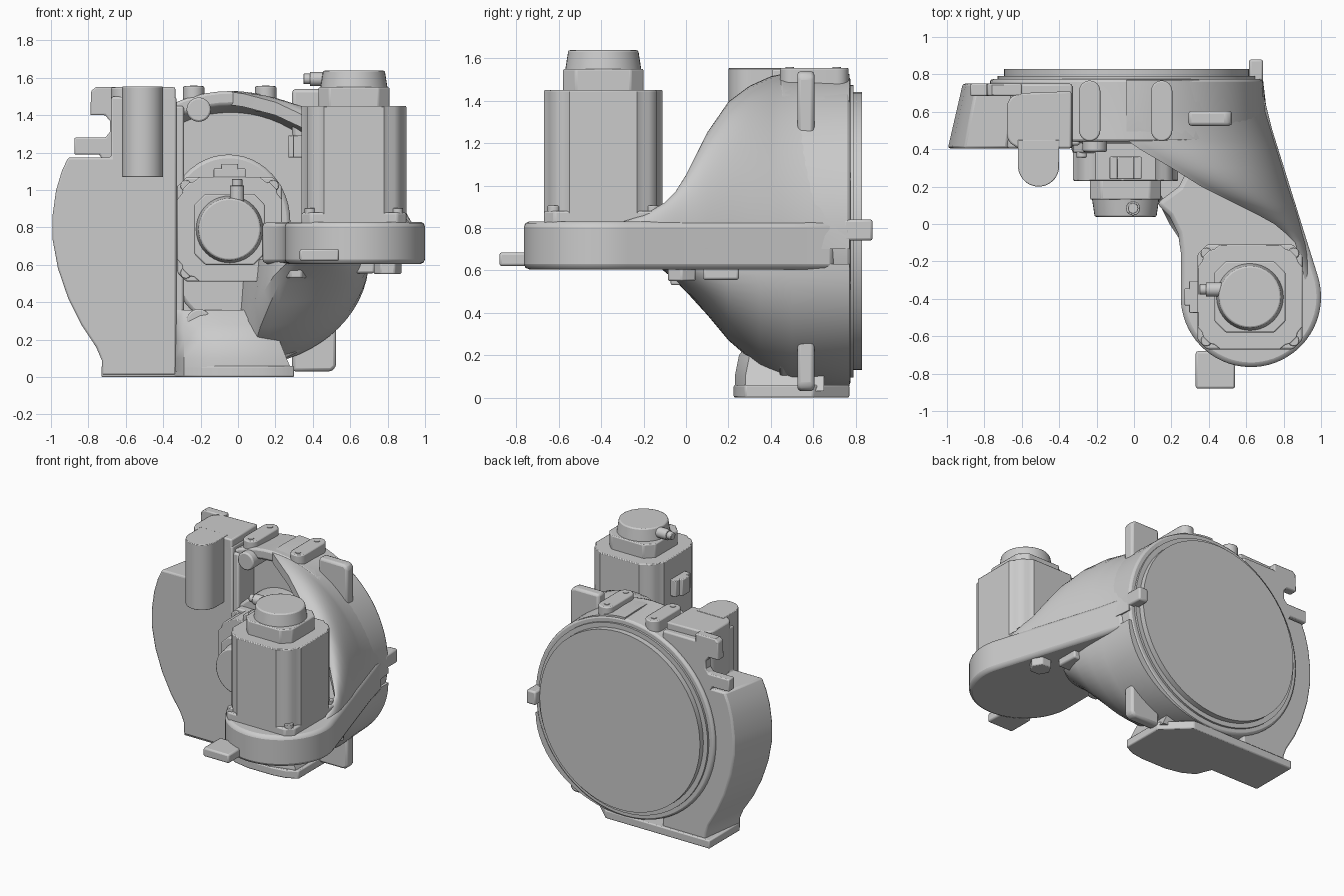
import bpy, bmesh, math
from mathutils import Matrix, Vector

CX, CZ = -0.04, 0.785          # axis of the main drum


def finish(name, bm, bevel=0.0, seg=2):
    bmesh.ops.remove_doubles(bm, verts=bm.verts, dist=1e-5)
    bmesh.ops.recalc_face_normals(bm, faces=bm.faces)
    me = bpy.data.meshes.new(name)
    bm.to_mesh(me)
    bm.free()
    ob = bpy.data.objects.new(name, me)
    bpy.context.collection.objects.link(ob)
    if bevel:
        m = ob.modifiers.new("bevel", 'BEVEL')
        m.width, m.segments, m.limit_method, m.angle_limit = bevel, seg, 'ANGLE', math.radians(40)
    bpy.ops.object.select_all(action='DESELECT')
    ob.select_set(True)
    bpy.context.view_layer.objects.active = ob
    bpy.ops.object.shade_smooth_by_angle(angle=math.radians(35))
    return ob


def loft(name, rings, bevel=0.0, closed=False):
    bm = bmesh.new()
    vs = [[bm.verts.new(p) for p in r] for r in rings]
    n = len(vs[0])
    pairs = list(zip(vs, vs[1:] + vs[:1])) if closed else list(zip(vs, vs[1:]))
    for a, b in pairs:
        for i in range(n):
            j = (i + 1) % n
            bm.faces.new((a[i], a[j], b[j], b[i]))
    if not closed:
        bm.faces.new(vs[0])
        bm.faces.new(vs[-1])
    return finish(name, bm, bevel)


def prism(name, pts, axis, lo, hi, bevel=0.0, mat=None):
    put = {'z': lambda a, b, h: (a, b, h), 'y': lambda a, b, h: (a, h, b), 'x': lambda a, b, h: (h, a, b)}[axis]
    rings = [[put(a, b, h) for a, b in pts] for h in (lo, hi)]
    if mat:
        rings = [[mat @ Vector(p) for p in r] for r in rings]
    return loft(name, rings, bevel)


def box(name, x0, x1, y0, y1, z0, z1, bevel=0.012, mat=None):
    return prism(name, [(x0, y0), (x1, y0), (x1, y1), (x0, y1)], 'z', z0, z1, bevel, mat)


def arc(cx, cy, rx, ry, a0, a1, n=16):
    return [(cx + rx * math.cos(math.radians(a0 + (a1 - a0) * i / n)),
             cy + ry * math.sin(math.radians(a0 + (a1 - a0) * i / n))) for i in range(n + 1)]


def circle(cx, cy, r, n=32, ry=None):
    return arc(cx, cy, r, ry or r, 0, 360 - 360 / n, n - 1)


def chamfered(h, c, k=None):
    k = k or h
    return [(h, c - k), (h, k - c), (h - c, k), (c - h, k), (-h, k - c), (-h, c - k), (c - h, -k), (h - c, -k)]


# Drum: hollow ring, back wall, and mounting disc
prof = [(0.73, 0.775), (0.735, 0.6), (0.745, 0.44), (0.67, 0.44), (0.63, 0.6), (0.63, 0.775)]
loft("drum_ring", [[(CX + r * math.cos(t), y, CZ + r * math.sin(t)) for r, y in prof]
                   for t in (math.tau * i / 72 for i in range(72))], 0.015, closed=True)
prism("drum_back_wall", circle(CX, CZ, 0.70, 64), 'y', 0.6, 0.77)
prism("mounting_disc", circle(CX, CZ, 0.655, 64), 'y', 0.76, 0.83)
prism("disc_step", circle(CX, CZ, 0.69, 64), 'y', 0.76, 0.79)
box("side_stop", 0.615, 0.69, 0.74, 0.88, 0.74, 0.84)

# Upper shell: open C sections sweeping from the drum onto the arm (y, x_rim, x_right, z_top)
upper = [(0.77, -0.04, 0.69, 1.525), (0.6, -0.04, 0.71, 1.53), (0.45, -0.04, 0.755, 1.525), (0.4, 0.03, 0.77, 1.515),
         (0.3, 0.2, 0.80, 1.47), (0.2, 0.36, 0.83, 1.395), (0.1, 0.56, 0.865, 1.25), (0.05, 0.66, 0.88, 1.15),
         (0, 0.75, 0.895, 1.05), (-0.05, 0.81, 0.91, 0.97), (-0.1, 0.86, 0.925, 0.92), (-0.2, 0.89, 0.953, 0.86),
         (-0.33, 0.92, 0.975, 0.82)]
rings = []
for y, xt, xr, zt in upper:
    w, h = xr - xt, zt - 0.7
    t = min(0.07, w * 0.5, h * 0.4)
    sec = arc(xt, 0.7, w, h, 90, 0, 20) + arc(xt, 0.7, w - t, h - t, 0, 90, 20)
    rings.append([(x, y, z) for x, z in sec])
loft("upper_shell", rings)

# Lower bulge: solid shell running under the arm (y, x_right, x_bottom, z_bottom)
lower = [(0.77, 0.69, -0.04, 0.055), (0.5, 0.70, 0.0, 0.055), (0.35, 0.70, 0.08, 0.14), (0.2, 0.69, 0.12, 0.27),
         (0.1, 0.67, 0.17, 0.39), (0, 0.62, 0.22, 0.5), (-0.06, 0.55, 0.26, 0.56), (-0.12, 0.48, 0.3, 0.61)]
rings = []
for y, xr, xb, zb in lower:
    sec = arc(xb, 0.63, xr - xb, 0.63 - zb, 0, -90, 16) + [(xb - 0.03, zb + (0.63 - zb) * 0.3), (xb, 0.63)]
    rings.append([(x, y, z) for x, z in sec])
loft("lower_bulge", rings)

# Arm: flat plate with a rounded front end
arm = [(0.69, 0.7), (0.74, 0.5)] + arc(0.625, -0.39, 0.375, 0.375, 18, -180, 36) + [
    (0.25, -0.15), (0.235, -0.05), (0.19, 0.04), (0.12, 0.11), (0.24, 0.2), (0.29, 0.3), (0.3, 0.45), (0.3, 0.7)]
prism("arm_plate", arm, 'z', 0.605, 0.83, 0.025)
box("arm_front_bracket", 0.33, 0.54, -0.88, -0.68, 0.62, 0.685)
prism("arm_bolt_a", circle(0.8, -0.02, 0.075, 6), 'z', 0.55, 0.62, 0.008)
prism("arm_bolt_b", circle(0.31, -0.02, 0.06, 6), 'z', 0.53, 0.62, 0.008)
box("arm_underside_stop", 0.6, 0.73, 0.08, 0.25, 0.555, 0.62)

# Left slab: flat front, narrowing a little to the back
slab = [(-0.33, 0.01), (-0.73, 0.01), (-0.73, 0.09), (-0.76, 0.16), (-0.84, 0.28), (-0.91, 0.42), (-0.965, 0.58),
        (-0.995, 0.74), (-0.995, 0.86), (-0.975, 1.0), (-0.945, 1.1), (-0.91, 1.175), (-0.68, 1.175), (-0.68, 1.5),
        (-0.33, 1.5)]
loft("left_slab", [[(x + (0.08 * (-0.33 - x) / 0.67 if k else 0), (0.405, 0.75)[k], z) for x, z in slab]
                   for k in (0, 1)], 0.012)

# Foot: flat base block with a rounded front wall, and the web up to the boss
foot = [(-0.73, 0.77), (-0.73, 0.41), (-0.335, 0.41), (-0.29, 0.3), (-0.2, 0.25), (-0.08, 0.225), (0.12, 0.225),
        (0.22, 0.24), (0.3, 0.28), (0.3, 0.6), (0.12, 0.77)]
prism("foot", foot, 'z', 0.0, 0.06, 0.008)
web = []
for z, dy, xr in [(0.03, 0.0, 0.29), (0.1, 0.0, 0.26), (0.2, 0.02, 0.22), (0.28, 0.08, 0.2), (0.36, 0.17, 0.2)]:
    front = [(-0.335, 0.4), (-0.29, 0.3), (-0.2, 0.25), (-0.08, 0.23), (0.1, 0.23), (xr, 0.28)]
    web.append([(x, min(y + dy, 0.42), z) for x, y in front] + [(xr, 0.65, z), (-0.335, 0.65, z)])
loft("foot_web", web)

# Oval boss behind the inner motor, with two bolt lugs on the casting edge
oval = arc(CX - 0.01, 0.83, 0.33, 0.36, 0, 180, 24) + arc(CX - 0.01, 0.7, 0.33, 0.43, 180, 360, 24)
prism("oval_boss", oval, 'y', 0.43, 0.65, 0.02)
for tag, z in (("upper", 1.43), ("lower", 0.3)):
    prism(tag + "_lug", circle(-0.21, z, 0.065, 24), 'y', 0.385, 0.65, 0.01)
box("casting_column", -0.36, -0.29, 0.42, 0.65, 0.2, 1.45)

# Cable housing on the upper left, with its hanging tube and hooks
cap = [(-0.335, 0.71), (-0.335, 0.405)] + [(-0.62, 0.405)] + arc(-0.6, 0.485, 0.08, 0.08, 225, 180, 4) + \
    arc(-0.6, 0.62, 0.08, 0.08, 180, 90, 8)
prism("housing_cap", cap, 'z', 1.15, 1.55, 0.01)
tube = [(-0.40, 0.45)] + arc(-0.51, 0.31, 0.11, 0.11, 0, -180, 24) + [(-0.62, 0.45)]
prism("hanging_tube", tube, 'z', 1.07, 1.553, 0.004)
hook = [(-0.6, 1.55), (-0.76, 1.55), (-0.785, 1.53), (-0.79, 1.4), (-0.71, 1.4), (-0.685, 1.37), (-0.685, 1.31),
        (-0.71, 1.28), (-0.875, 1.28), (-0.875, 1.19), (-0.74, 1.19), (-0.72, 1.15), (-0.6, 1.15)]
prism("housing_hook", hook, 'y', 0.685, 0.75, 0.008)

# Top pads with bolts
for k, x in enumerate((-0.237, 0.148)):
    pad = arc(x, 0.71, 0.057, 0.057, 0, 180, 12) + arc(x, 0.5, 0.057, 0.057, 180, 360, 12)
    prism(f"top_pad_{k}", pad, 'z', 1.42, 1.555, 0.008)
    for j, y in enumerate((0.49, 0.71)):
        prism(f"pad_bolt_{k}_{j}", circle(x, y, 0.02, 16), 'z', 1.5, 1.559)

# Corner fins, mirrored about the drum height
for tag, s in (("upper", 1), ("lower", -1)):
    fin = [(x, CZ + s * dz) for x, dz in ((0.29, 0.5), (0.29, 0.755), (0.5, 0.755), (0.525, 0.73), (0.525, 0.4))]
    prism(tag + "_fin", fin, 'y', 0.525, 0.605, 0.02)


# Motors: flange, body, collar, end cap, connectors; built along a local axis
def motor(tag, origin, u, axis, body, collar, end):
    u, axis = Vector(u), Vector(axis)
    m = Matrix((u, axis.cross(u), axis)).transposed().to_4x4()
    m.translation = origin
    prism(tag + "_flange", chamfered(0.28, 0.05), 'z', -0.05, 0.05, 0.01, m)
    bodypts = []
    for q in range(4):      # square body with stepped corners
        c, s = math.cos(q * math.pi / 2), math.sin(q * math.pi / 2)
        for a, b in ((0.28, -0.16), (0.28, 0.16), (0.255, 0.19), (0.25, 0.215), (0.215, 0.25), (0.19, 0.255)):
            bodypts.append((a * c - b * s, a * s + b * c))
    prism(tag + "_body", bodypts, 'z', 0, body, 0.006, m)
    for q in range(4):
        a = math.pi / 4 + q * math.pi / 2
        prism(f"{tag}_bolt_{q}", circle(0.33 * math.cos(a), 0.33 * math.sin(a), 0.03, 12), 'z', 0, 0.075, 0.004, m)
    prism(tag + "_collar", chamfered(0.19, 0.06), 'z', body - 0.02, collar, 0.008, m)
    rings = [[m @ Vector((a, b, h)) for a, b in circle(0, 0, r, 40)]
             for r, h in ((0.182, collar - 0.02), (0.165, end))]
    loft(tag + "_end_cap", rings, 0.008)
    hc = (collar + end) / 2
    prism(tag + "_plug", circle(-0.04, hc, 0.038, 20), 'x', 0.1, 0.235, 0.004, m)
    prism(tag + "_plug_tip", circle(-0.04, hc, 0.028, 20), 'x', 0.2, 0.27, 0.004, m)
    hb = body * 0.65
    box(tag + "_socket", 0.26, 0.325, -0.085, 0.085, hb - 0.06, hb + 0.06, 0.005, m)
    box(tag + "_socket_tip", 0.3, 0.35, -0.045, 0.045, hb - 0.06, hb + 0.06, 0.005, m)


motor("arm_motor", (0.62, -0.39, 0.83), (-1, 0, 0), (0, 0, 1), 0.62, 0.72, 0.808)
motor("inner_motor", (-0.045, 0.43, 0.79), (0, 0, 1), (0, -1, 0), 0.2, 0.3, 0.392)
